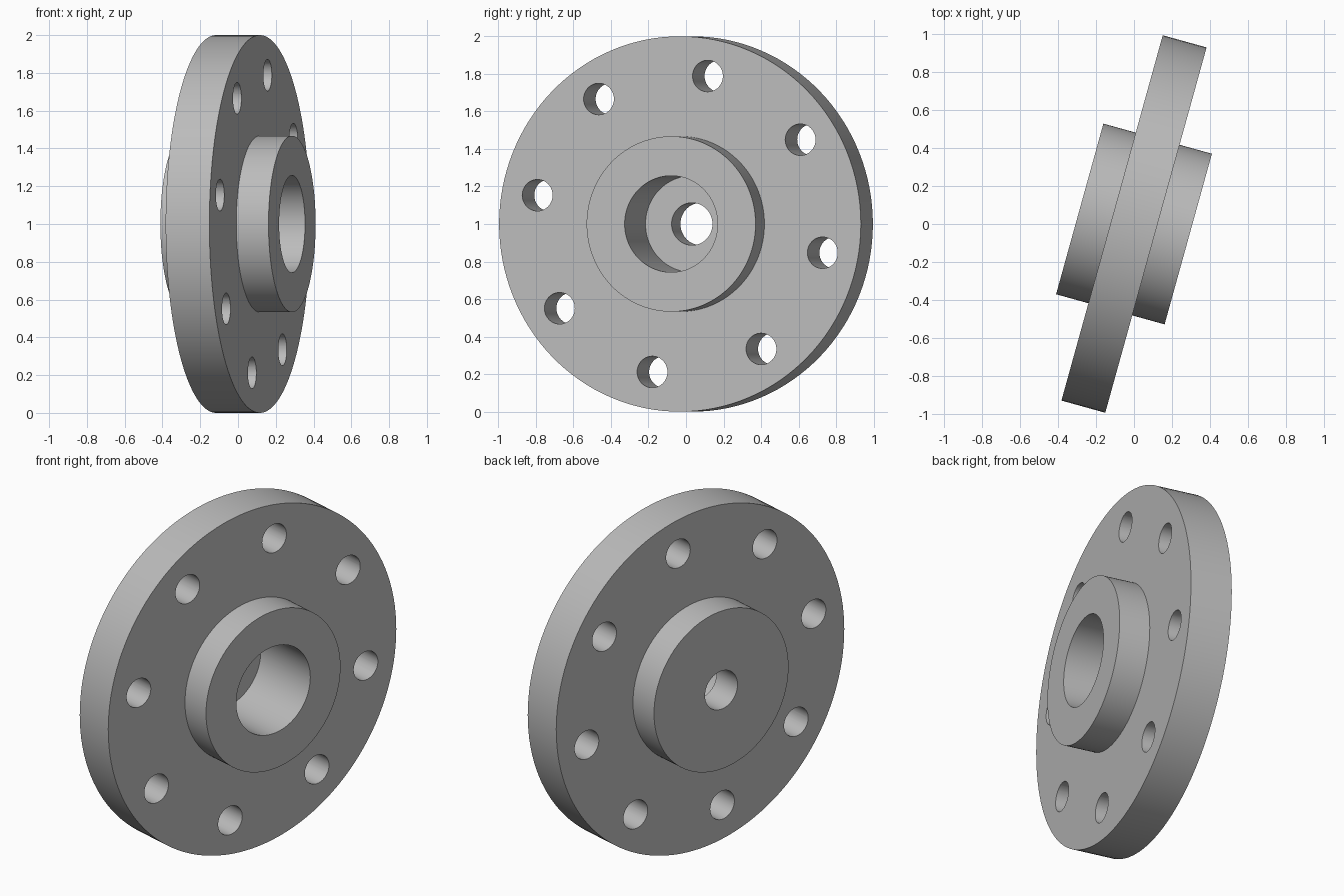
import bpy
import bmesh
from math import cos, sin, pi, radians
from mathutils import Matrix, Vector

default = bpy.data.objects.get("Cube")
if default:
    bpy.data.objects.remove(default, do_unlink=True)

YAW = radians(15.5)
SEGMENTS = 128
BOLT_COUNT = 8
BOLT_CIRCLE = 0.803
BOLT_RADIUS = 0.084
BOLT_START = radians(34)

steel = bpy.data.materials.new("plain grey metal")
grey = (0.5, 0.5, 0.5, 1)
steel.use_nodes = True
steel.diffuse_color = grey
steel.node_tree.nodes["Principled BSDF"].inputs["Base Color"].default_value = grey

# Local z is the flange axis, local y is up
frame = Matrix((
    (sin(YAW), 0, cos(YAW), 0),
    (cos(YAW), 0, -sin(YAW), 0),
    (0, 1, 0, 1),
    (0, 0, 0, 1),
))


def make_object(name, bm):
    bmesh.ops.recalc_face_normals(bm, faces=bm.faces)
    mesh = bpy.data.meshes.new(name)
    bm.to_mesh(mesh)
    bm.free()
    obj = bpy.data.objects.new(name, mesh)
    obj.matrix_world = frame
    obj.data.materials.append(steel)
    bpy.context.collection.objects.link(obj)
    return obj


def lathe(name, profile):
    """Revolve a closed (radius, height) outline about local z."""
    bm = bmesh.new()
    verts = [bm.verts.new((r, 0, h)) for r, h in profile]
    edges = [bm.edges.new((a, b)) for a, b in zip(verts, verts[1:] + verts[:1])]
    bmesh.ops.spin(bm, geom=verts + edges, cent=(0, 0, 0), axis=(0, 0, 1),
                   angle=2 * pi, steps=SEGMENTS, use_merge=True)
    bmesh.ops.remove_doubles(bm, verts=bm.verts, dist=0.0001)
    return make_object(name, bm)


# Flange disc with a hub on each side and a stepped bore
DISC, HUB = 0.12, 0.297
flange = lathe("flange", [
    (0.113, -HUB), (0.467, -HUB), (0.467, -DISC), (1.0, -DISC),
    (1.0, DISC), (0.467, DISC), (0.467, HUB), (0.257, HUB),
    (0.257, -DISC), (0.113, -DISC),
])

# Ring of bolt holes
bm = bmesh.new()
for i in range(BOLT_COUNT):
    a = BOLT_START + i * 2 * pi / BOLT_COUNT
    centre = Vector((cos(a), sin(a), 0)) * BOLT_CIRCLE
    bmesh.ops.create_cone(bm, cap_ends=True, segments=48, radius1=BOLT_RADIUS,
                          radius2=BOLT_RADIUS, depth=4 * DISC,
                          matrix=Matrix.Translation(centre))
cutter = make_object("bolt_hole_cutter", bm)
cutter.hide_render = True

bpy.context.view_layer.update()
bpy.ops.object.select_all(action="DESELECT")
flange.select_set(True)
bpy.context.view_layer.objects.active = flange
cut = flange.modifiers.new("bolt_holes", "BOOLEAN")
cut.operation = "DIFFERENCE"
cut.solver = "EXACT"
cut.object = cutter
bpy.ops.object.modifier_apply(modifier=cut.name)
bpy.data.objects.remove(cutter, do_unlink=True)

# Smooth round walls, crisp rims
bpy.ops.object.shade_smooth_by_angle(angle=radians(30))
